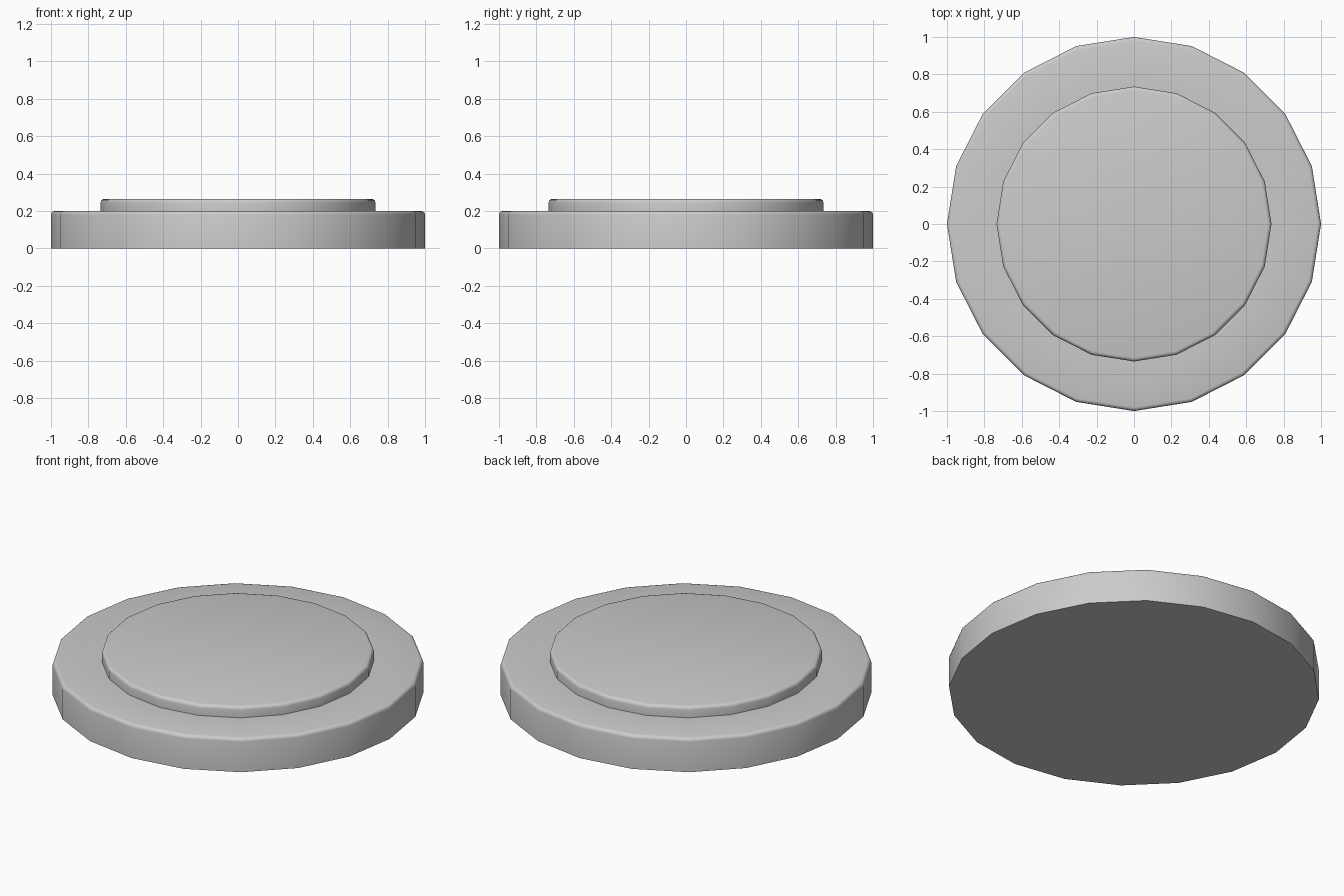
import bpy, bmesh, math

if "Cube" in bpy.data.objects:
    bpy.data.objects.remove(bpy.data.objects["Cube"])

SIDES = 20


def corner(radius, top, bevel, steps=3):
    """Rounded outer corner, from the wall up to the flat top."""
    pts = []
    for i in range(steps + 1):
        a = math.pi / 2 * i / steps
        pts.append((radius - bevel + bevel * math.cos(a), top - bevel + bevel * math.sin(a)))
    return pts


def turned(name, profile):
    """Revolve a (radius, height) profile and cap both ends."""
    bm = bmesh.new()
    rings = []
    for r, z in profile:
        rings.append([bm.verts.new((r * math.cos(math.tau * k / SIDES),
                                    r * math.sin(math.tau * k / SIDES), z))
                      for k in range(SIDES)])
    for low, high in zip(rings, rings[1:]):
        for k in range(SIDES):
            n = (k + 1) % SIDES
            bm.faces.new((low[k], low[n], high[n], high[k]))
    bm.faces.new(rings[0][::-1])
    bm.faces.new(rings[-1])
    bmesh.ops.recalc_face_normals(bm, faces=bm.faces)
    mesh = bpy.data.meshes.new(name)
    bm.to_mesh(mesh)
    bm.free()
    obj = bpy.data.objects.new(name, mesh)
    bpy.context.collection.objects.link(obj)
    bpy.context.view_layer.objects.active = obj
    obj.select_set(True)
    bpy.ops.object.shade_smooth_by_angle(angle=math.radians(35))
    obj.select_set(False)
    return obj


# Wide base disc stepping in to a raised centre disc
profile = [(1.0, 0.0)] + corner(1.0, 0.2, 0.02)
profile += [(0.735, 0.2)] + corner(0.735, 0.265, 0.02)
turned("stepped_disc", profile)
